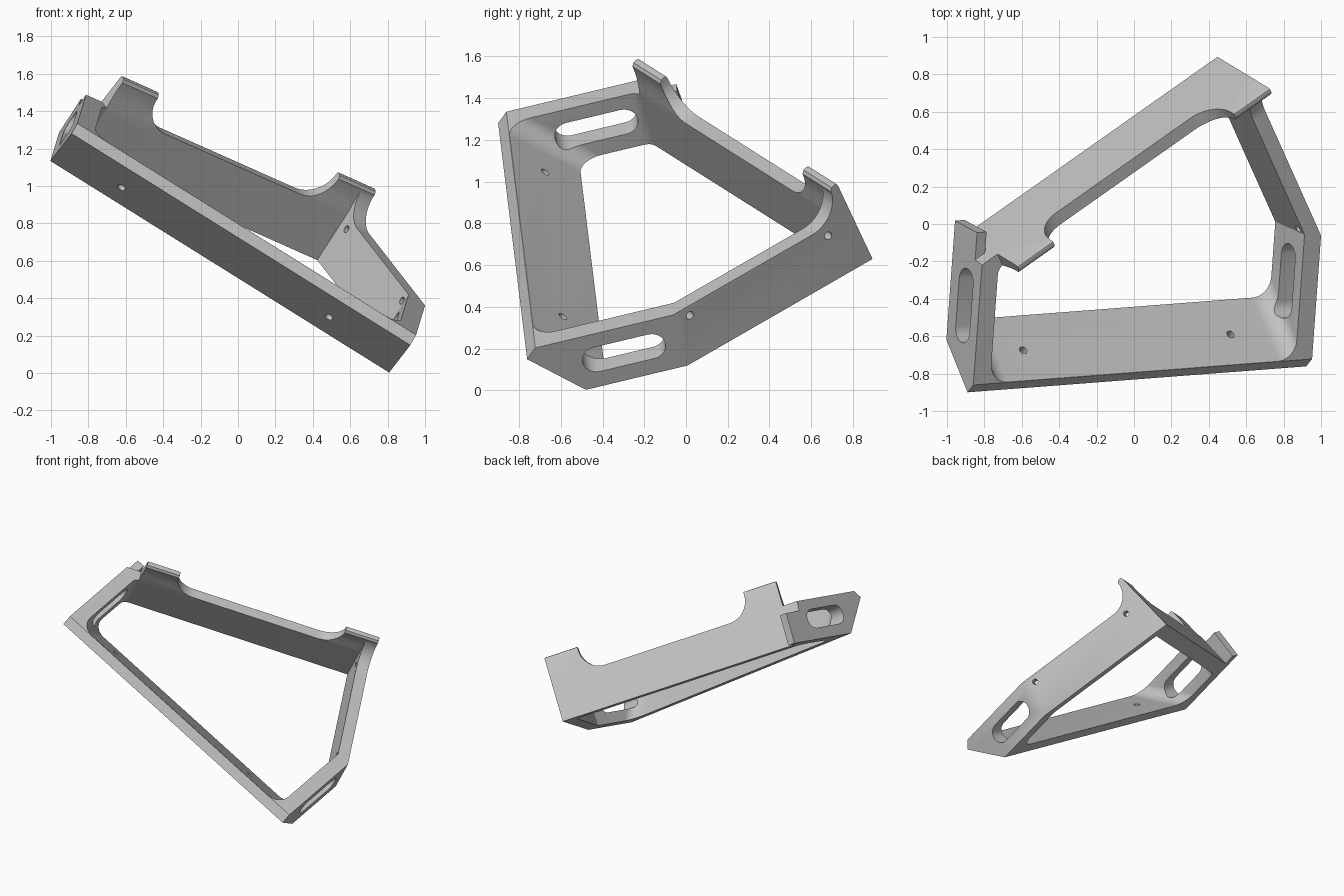
import bpy, bmesh
from math import sin, cos, tan, pi, radians
from mathutils import Vector

cube = bpy.data.objects.get("Cube")
if cube:
    bpy.data.objects.remove(cube, do_unlink=True)

# Tilted frame axes: U along the long bar, S across, H out of the frame plane
ORIGIN = Vector((-0.89, -0.9, 1.28))
U = Vector((0.847, 0.065, -0.529)).normalized()
S = Vector((0.068, 0.972, 0.234))
S = (S - U * S.dot(U)).normalized()
H = U.cross(S)
# V along the back wall, M its outward normal
V = U * cos(pi / 6) + S * sin(pi / 6)
M = S * cos(pi / 6) - U * sin(pi / 6)
# N is the normal of the slanted front bar, W runs down its face
SLANT = radians(43.3)
N = S * cos(SLANT) + H * sin(SLANT)
W = S * sin(SLANT) - H * cos(SLANT)

TOP, BOTTOM = 0.0515, -0.245
LENGTH, SIDE = 2.14, 2.22
BAR_WALL, END_WALL, SIDE_WALL = 0.075, 0.105, 0.085
INNER = 0.545

GREY = (0.54, 0.54, 0.54, 1)
metal = bpy.data.materials.new("plain grey")
metal.use_nodes = True
metal.diffuse_color = GREY
metal.node_tree.nodes["Principled BSDF"].inputs["Base Color"].default_value = GREY


def loft(name, rings):
    """Closed solid through rings that have equal point counts."""
    bm = bmesh.new()
    loops = [[bm.verts.new(ORIGIN + p) for p in ring] for ring in rings]
    for a, b in zip(loops, loops[1:]):
        for i in range(len(a)):
            j = (i + 1) % len(a)
            bm.faces.new((a[i], a[j], b[j], b[i]))
    bm.faces.new(loops[0][::-1])
    bm.faces.new(loops[-1])
    bmesh.ops.recalc_face_normals(bm, faces=bm.faces)
    mesh = bpy.data.meshes.new(name)
    bm.to_mesh(mesh)
    bm.free()
    mesh.materials.append(metal)
    obj = bpy.data.objects.new(name, mesh)
    bpy.context.scene.collection.objects.link(obj)
    return obj


def prism(name, points, ax, ay, az, start, end):
    """Flat profile in the ax, ay plane pushed along az."""
    return loft(name, [[ax * x + ay * y + az * d for x, y in points] for d in (start, end)])


def arc(cx, cy, r, a0, a1, steps=12):
    angles = [radians(a0 + (a1 - a0) * i / steps) for i in range(steps + 1)]
    return [(cx + r * cos(a), cy + r * sin(a)) for a in angles]


def rounded(corners):
    """Polygon of (x, y, radius) with filleted corners."""
    out = []
    for i, (x, y, r) in enumerate(corners):
        p = Vector((x, y))
        if r == 0:
            out.append((x, y))
            continue
        a = (Vector(corners[i - 1][:2]) - p).normalized()
        b = (Vector(corners[(i + 1) % len(corners)][:2]) - p).normalized()
        half = a.angle(b) / 2
        bisector = (a + b).normalized()
        along = (b - a).normalized()
        centre = p + bisector * (r / sin(half))
        for k in range(11):
            t = (pi / 2 - half) * (k / 5 - 1)
            out.append(tuple(centre + (along * sin(t) - bisector * cos(t)) * r))
    return out


def cut(obj, cutters):
    for c in cutters:
        c.hide_render = True
        mod = obj.modifiers.new("cut", 'BOOLEAN')
        mod.operation, mod.solver, mod.object = 'DIFFERENCE', 'EXACT', c
    graph = bpy.context.evaluated_depsgraph_get()
    mesh = bpy.data.meshes.new_from_object(obj.evaluated_get(graph))
    obj.modifiers.clear()
    obj.data = mesh
    for c in cutters:
        bpy.data.objects.remove(c, do_unlink=True)


def outline_ring(h, front, left, right, side, back, r):
    """Five-sided frame outline at height h, with fillets of radius r."""
    c, s = cos(pi / 6), sin(pi / 6)
    points = rounded([(left, front, r), (right, front, r),
                      (right, (side - c * right) / s, 0),
                      (c * side - s * back, s * side + c * back, 0),
                      (left, (back + left * s) / c, r * 0.6)])
    return [U * x + S * y + H * h for x, y in points]


def outer_back(h):
    """Outer face of the back wall, which leans inward as it rises."""
    return 0.662 - 0.147 * (h - BOTTOM)


def bar_inner(h):
    return (BAR_WALL - sin(SLANT) * h) / cos(SLANT)


# Frame body with its slanted front bar
frame = loft("frame", [outline_ring(h, front, 0, LENGTH, SIDE, outer_back(h), 0)
                       for h, front in ((BOTTOM, -BOTTOM * tan(SLANT)), (0, 0), (TOP, 0.053))])

# Opening, end slots and screw holes
cutters = [loft("opening_cutter",
                [outline_ring(h, bar_inner(h), END_WALL, LENGTH - END_WALL,
                              SIDE - SIDE_WALL, INNER, 0.11) for h in (-0.4, 0.2)])]
slot = arc(0.59, -0.093, 0.07, -90, 90) + arc(0.322, -0.093, 0.07, 90, 270)
cutters.append(prism("slot_cutter", slot, S, H, U, -0.1, 2.3))
for u in (0.39, 1.70):
    cutters.append(prism("bar_hole_cutter", arc(u, 0.19, 0.022, 0, 345, 23), U, W, N, -0.05, 0.12))
for m in (0.47, -0.35):
    cutters.append(prism("side_hole_cutter", arc(m, 0, 0.02, 0, 345, 23), M, H, V, 2.1, 2.3))
cut(frame, cutters)

# Stop at the back end of the left plate
stop = prism("end_stop", [(0.68, BOTTOM), (0.887, BOTTOM), (0.875, -0.02), (0.68, -0.02)],
             S, H, U, 0, 0.06)

# Two hooks rising from the back wall, each flared into the wall's top edge
R = 0.16
hook_profile = [(INNER, 0.03), (outer_back(0.03), 0.03), (outer_back(0.22), 0.22),
                (0.588, 0.236), (0.575, 0.238), (0.558, 0.232), (0.547, 0.215),
                (0.55, 0.19), (0.552, 0.15), (0.549, 0.1), (INNER, 0.06)]
hooks = []
for name, plain, edge, sign in (("right_hook", 0.465, 0.711, 1), ("left_hook", SIDE, 1.97, -1)):
    far = edge + sign * (R + 0.02)
    hook = prism(name, hook_profile, M, H, V, min(plain, far), max(plain, far))
    flare = [(edge + sign * (R - x), TOP + R - y) for x, y in arc(0, 0, R, 0, 90)]
    shape = [(edge, 0.4)] + flare + [(edge + sign * 0.3, TOP), (edge + sign * 0.3, 0.4)]
    cut(hook, [prism("flare_cutter", shape, V, H, M, 0.3, 0.9)])
    hooks.append(hook)

# Curved brace between the hook and the side wall
curve = arc(0.55 - R, TOP + R, R, -90, 0)
brace = prism("hook_brace", curve + [(0.585, TOP + R), (0.6, 0.02), (0.55 - R, 0.04)],
              M, H, V, SIDE - SIDE_WALL, SIDE)

for obj in [frame, stop, brace] + hooks:
    obj.data.shade_smooth()
    obj.data.set_sharp_from_angle(angle=radians(30))
